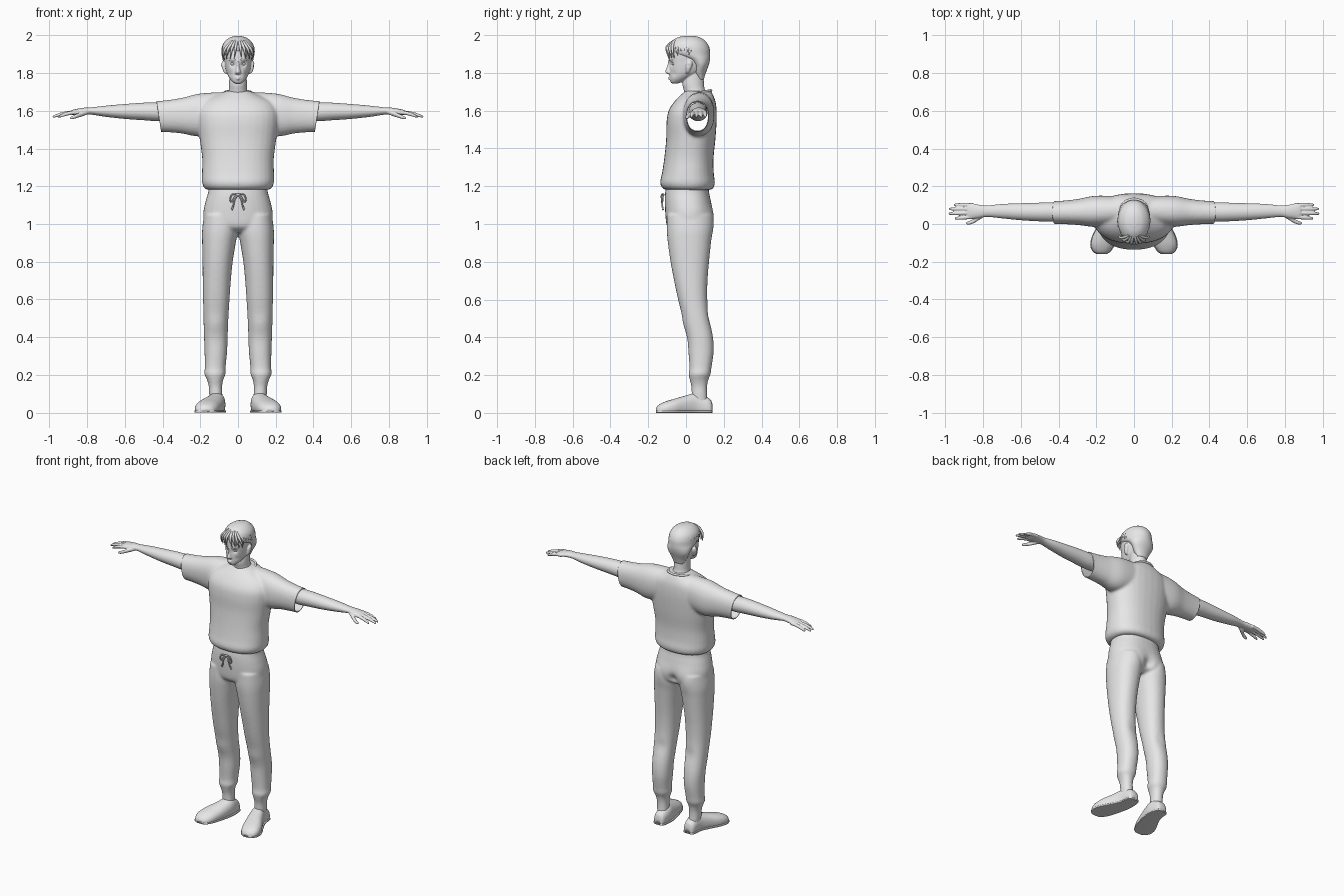
import bpy, bmesh, math, random
from mathutils import Vector

random.seed(4)
cube = bpy.data.objects.get("Cube")
if cube:
    bpy.data.objects.remove(cube)

clay = bpy.data.materials.new("light_grey")
clay.use_nodes = True
clay.diffuse_color = (0.8, 0.8, 0.8, 1)
clay.node_tree.nodes["Principled BSDF"].inputs["Base Color"].default_value = (0.8, 0.8, 0.8, 1)


def smooth_rows(rows, steps):
    """Catmull-Rom interpolation between cross-sections."""
    v = [Vector(r) for r in rows]
    v = [v[0]] + v + [v[-1]]
    out = []
    for i in range(1, len(v) - 2):
        a, b, c, d = v[i - 1:i + 3]
        for k in range(steps):
            t = k / steps
            out.append((b * 2 + (c - a) * t + (a * 2 - b * 5 + c * 4 - d) * t * t
                        + (b * 3 - a - c * 3 + d) * t ** 3) * 0.5)
    return out + [v[-1]]


def loft(bm, axis, rows, mirror=False, power=2.0, n=32, steps=5, floor=-9):
    """Closed skin over sections (position, low a, high a, low b, high b)."""
    for side in ((1, -1) if mirror else (1,)):
        rings = []
        for t, a0, a1, b0, b1 in smooth_rows(rows, steps):
            ring = []
            for k in range(n):
                c, s = math.cos(math.tau * k / n), math.sin(math.tau * k / n)
                c = math.copysign(abs(c) ** (2 / power), c)
                s = math.copysign(abs(s) ** (2 / power), s)
                p = [(a0 + a1 + (a1 - a0) * c) / 2, (b0 + b1 + (b1 - b0) * s) / 2]
                p.insert("xyz".index(axis), t)
                ring.append(bm.verts.new((p[0] * side, p[1], max(p[2], floor))))
            rings.append(ring)
        for lo, hi in zip(rings, rings[1:]):
            for k in range(n):
                j = (k + 1) % n
                bm.faces.new((lo[k], lo[j], hi[j], hi[k]))
        bm.faces.new(rings[0])
        bm.faces.new(rings[-1])


def centred(rows):
    return [(z, -w, w, y0, y1) for z, w, y0, y1 in rows]


def bake(ob):
    deps = bpy.context.evaluated_depsgraph_get()
    mesh = bpy.data.meshes.new_from_object(ob.evaluated_get(deps))
    ob.modifiers.clear()
    ob.data = mesh


def dress(ob):
    ob.data.materials.clear()
    ob.data.materials.append(clay)
    ob.data.shade_smooth()


def finish(bm, name, voxel=0, relax=4):
    """Turn the lofts into an object, fusing them when a voxel size is given."""
    bmesh.ops.recalc_face_normals(bm, faces=bm.faces)
    mesh = bpy.data.meshes.new(name)
    bm.to_mesh(mesh)
    bm.free()
    ob = bpy.data.objects.new(name, mesh)
    bpy.context.collection.objects.link(ob)
    if voxel:
        rm = ob.modifiers.new("fuse", 'REMESH')
        rm.mode, rm.voxel_size = 'VOXEL', voxel
        sm = ob.modifiers.new("relax", 'SMOOTH')
        sm.factor, sm.iterations = 0.5, relax
        bake(ob)
    dress(ob)
    return ob


def sculpt(ob, dabs):
    """Soft mirrored pushes: (centre, radius, push)."""
    for v in ob.data.vertices:
        p = Vector((abs(v.co.x), v.co.y, v.co.z))
        for c, r, push in dabs:
            v.co += Vector(push) * math.exp(-(p - Vector(c)).length_squared / r ** 2)


def tubes(name, paths, depth, closed=False):
    """Rounded cords; each path is a list of (point, thickness)."""
    cu = bpy.data.curves.new(name, 'CURVE')
    cu.dimensions, cu.bevel_depth, cu.bevel_resolution = '3D', depth, 2
    cu.use_fill_caps, cu.resolution_u = True, 4
    for path in paths:
        sp = cu.splines.new('NURBS')
        sp.points.add(len(path) - 1)
        for pt, (co, r) in zip(sp.points, path):
            pt.co, pt.radius = (*co, 1), r
        sp.order_u, sp.use_endpoint_u, sp.use_cyclic_u = 3, not closed, closed
    tmp = bpy.data.objects.new(name + "_path", cu)
    bpy.context.collection.objects.link(tmp)
    mesh = bpy.data.meshes.new_from_object(tmp.evaluated_get(bpy.context.evaluated_depsgraph_get()))
    bpy.data.objects.remove(tmp)
    ob = bpy.data.objects.new(name, mesh)
    bpy.context.collection.objects.link(ob)
    dress(ob)


# Loose shirt: body and sleeves fused, then opened at the sleeve hems
bm = bmesh.new()
loft(bm, 'z', centred([
    (1.18, .155, -.10, .125), (1.19, .178, -.125, .145), (1.22, .191, -.137, .153),
    (1.27, .191, -.127, .147), (1.35, .19, -.115, .146), (1.45, .203, -.105, .156),
    (1.54, .215, -.103, .162), (1.60, .212, -.092, .162), (1.65, .18, -.06, .156),
    (1.69, .10, -.02, .14), (1.705, .065, 0, .13)]), power=2.3)
loft(bm, 'x', [(.05, .0, .145, 1.5, 1.70), (.2, -.015, .15, 1.465, 1.692), (.3, -.005, .132, 1.48, 1.668),
               (.4, .0, .122, 1.488, 1.654), (.5, .0, .12, 1.488, 1.648)], mirror=True, power=2.2)
shirt = finish(bm, "shirt", .008, 8)
bm = bmesh.new()
bm.from_mesh(shirt.data)
for s in (1, -1):
    bmesh.ops.bisect_plane(bm, geom=bm.verts[:] + bm.edges[:] + bm.faces[:], plane_co=(.42 * s, 0, 1.57),
                           plane_no=(s, 0, -.15), clear_outer=True)
bm.to_mesh(shirt.data)
bm.free()
thick = shirt.modifiers.new("cloth", 'SOLIDIFY')
thick.thickness = .005
bake(shirt)
dress(shirt)

# Collar band
ring = [math.tau * k / 16 for k in range(16)]
tubes("collar", [[((.075 * math.cos(a), .062 + .072 * math.sin(a), 1.695 + .012 * math.sin(a)), 1)
                  for a in ring]], .007, closed=True)

# Trousers: hips and two legs fused
bm = bmesh.new()
loft(bm, 'z', centred([
    (.955, .10, -.06, .09), (.975, .155, -.09, .125), (1.0, .18, -.104, .138), (1.06, .184, -.11, .142),
    (1.12, .172, -.112, .132), (1.17, .158, -.11, .122), (1.22, .155, -.10, .12)]), power=2.3)
loft(bm, 'z', [
    (.05, .08, .15, .03, .115), (.10, .083, .153, .03, .112), (.14, .084, .155, .028, .112),
    (.175, .078, .165, .02, .118), (.205, .066, .178, .014, .13), (.24, .066, .176, .018, .135),
    (.32, .058, .177, .013, .146), (.4, .055, .18, .006, .143), (.5, .051, .183, -.016, .124),
    (.6, .045, .185, -.042, .113), (.7, .038, .187, -.063, .114), (.8, .028, .188, -.082, .122),
    (.9, .012, .19, -.096, .132), (.97, .0, .19, -.102, .138), (1.05, .01, .18, -.10, .13)], mirror=True, power=2.2)
trousers = finish(bm, "trousers", .008, 5)
sculpt(trousers, [((.085, .13, 1.02), .06, (0, .012, 0)), ((0, .14, 1.0), .03, (0, -.02, 0)),
                  ((.12, .0, .47), .05, (0, -.006, 0)), ((.1, .13, .52), .04, (0, -.006, 0))])

# Drawstring: knot, two loops and two loose ends
cords = [[((-.008, -.118, 1.155), 1.6), ((0, -.128, 1.155), 2), ((.008, -.118, 1.155), 1.6)]]
for s in (1, -1):
    cords.append([((s * x, y, z), 1) for x, y, z in (
        (0, -.12, 1.155), (.03, -.13, 1.165), (.045, -.13, 1.13), (.032, -.125, 1.11), (.02, -.122, 1.145), (0, -.12, 1.155))])
    cords.append([((s * x, y, z), r) for x, y, z, r in (
        (.004, -.122, 1.15, 1), (.02, -.13, 1.13, 1), (.022, -.126, 1.10, 1), (.034, -.122, 1.075, 1.4))])
tubes("drawstring", cords, .004)

# Slip-on shoes with thin soles
last = [(.14, .09, .13, -.02, .045), (.125, .075, .147, -.02, .075), (.06, .067, .157, -.02, .105),
        (0, .075, .185, -.02, .092), (-.06, .09, .217, -.02, .075), (-.11, .106, .228, -.02, .06),
        (-.145, .127, .216, -.02, .042), (-.16, .15, .192, -.015, .025)]
bm = bmesh.new()
loft(bm, 'y', last, mirror=True, power=2.3, floor=.005)
finish(bm, "shoes")
bm = bmesh.new()
loft(bm, 'y', [(y, a - .004, b + .004, 0, .012) for y, a, b, c, d in last], mirror=True, power=6)
finish(bm, "shoe_soles")

# Arms with palm, four fingers and thumb
bm = bmesh.new()
loft(bm, 'x', [
    (.34, .015, .115, 1.545, 1.645), (.43, .012, .115, 1.545, 1.644), (.5, .014, .113, 1.55, 1.643),
    (.6, .02, .11, 1.557, 1.636), (.7, .03, .106, 1.568, 1.627), (.78, .038, .098, 1.58, 1.618),
    (.82, .032, .102, 1.58, 1.616), (.87, .028, .11, 1.577, 1.607), (.885, .034, .104, 1.58, 1.602)], mirror=True)
for base, tip, reach in ((.038, .03, .95), (.06, .055, .983), (.08, .08, .982), (.1, .102, .955)):
    path = []
    for k, r in enumerate((.011, .0105, .0105, .0095, .006)):
        t = k / 4
        y, z = base + (tip - base) * t, 1.592 - .024 * t * t
        path.append((.85 + (reach - .85) * t, y - r, y + r, z - r, z + r))
    loft(bm, 'x', path, mirror=True, n=16)
loft(bm, 'x', [(.79, .04, .06, 1.585, 1.605), (.82, .022, .055, 1.572, 1.6), (.85, .004, .028, 1.563, 1.586),
               (.875, -.004, .016, 1.556, 1.575), (.89, .0, .01, 1.555, 1.567)], mirror=True, n=16)
finish(bm, "arms", .0035, 4)

# Head: neck, skull, nose, lips and ears fused
bm = bmesh.new()
loft(bm, 'z', centred([(1.64, .075, .0, .13), (1.68, .058, -.005, .118), (1.71, .049, -.012, .1),
                       (1.75, .047, -.018, .095), (1.83, .045, 0, .09)]))
loft(bm, 'z', centred([
    (1.743, .014, -.072, -.045), (1.752, .028, -.082, -.02), (1.772, .045, -.086, .02), (1.8, .059, -.086, .075),
    (1.83, .067, -.087, .1), (1.86, .071, -.09, .115), (1.9, .075, -.09, .12), (1.94, .07, -.08, .112),
    (1.97, .05, -.055, .085), (1.985, .025, -.02, .05)]), power=2.15)
loft(bm, 'z', centred([(1.868, .007, -.094, -.06), (1.835, .009, -.1, -.06), (1.808, .015, -.11, -.06),
                       (1.798, .016, -.104, -.06), (1.793, .01, -.095, -.06)]))
for z, w in ((1.776, .018), (1.768, .015)):
    loft(bm, 'z', centred([(z - .005, w * .6, -.088, -.06), (z, w, -.094, -.055), (z + .005, w * .6, -.088, -.06)]), steps=3)
loft(bm, 'z', [(1.797, .055, .068, .0, .015), (1.81, .06, .078, -.003, .022), (1.84, .062, .087, -.003, .033),
               (1.858, .062, .085, .003, .033), (1.866, .065, .078, .01, .025)], mirror=True)
head = finish(bm, "head", .0035, 3)
sculpt(head, [((.03, -.08, 1.848), .015, (0, .012, 0)), ((.03, -.08, 1.872), .014, (0, -.005, 0)),
              ((.045, -.065, 1.795), .014, (0, .004, 0)), ((.08, .013, 1.84), .008, (-.006, 0, 0))])
bm = bmesh.new()
loft(bm, 'x', [(.018, -.072, -.066, 1.846, 1.85), (.024, -.077, -.055, 1.841, 1.854),
               (.034, -.075, -.052, 1.841, 1.855), (.042, -.066, -.058, 1.847, 1.851)], mirror=True, n=16)
finish(bm, "eyes")
tubes("eyebrows", [[((s * .012, -.089, 1.868), .7), ((s * .03, -.085, 1.876), 1), ((s * .05, -.068, 1.868), .3)]
                   for s in (1, -1)], .003)

# Hair: cap with a short nape, then swept locks and a parted fringe
bm = bmesh.new()
loft(bm, 'z', centred([
    (1.765, .035, .065, .094), (1.8, .054, .04, .105), (1.84, .074, .035, .12), (1.87, .081, .0, .127),
    (1.898, .086, -.07, .128), (1.93, .086, -.092, .125), (1.96, .076, -.082, .11), (1.985, .05, -.05, .08),
    (1.996, .02, -.01, .045)]))
finish(bm, "hair_cap")
locks = []
for k in range(40):
    a = math.tau * (k + .5) / 40
    front = max(0, -math.sin(a))
    end = 1.5 + random.uniform(-.1, .15) + .15 * front
    twist = random.uniform(-.2, .2) + .35 * front * math.copysign(1, math.cos(a))
    path = []
    for i in range(6):
        t = i / 5
        polar = .12 + (end - .12) * t
        az = a + twist * t
        path.append(((.087 * math.sin(polar) * math.cos(az), .014 + .111 * math.sin(polar) * math.sin(az),
                      1.902 + .09 * math.cos(polar)), (.5, .9, 1, 1, .7, .15)[i]))
    locks.append(path)
for s in (1, -1):
    for x in (.015, .035, .055, .072):
        y = -.098 + 6 * x * x
        locks.append([((s * x * .4, -.06, 1.972), .8), ((s * x * .8, y - .008, 1.945), 1),
                      ((s * x * 1.1, y - .004, 1.91), .8), ((s * (x + .006), y + .006, 1.875), .15)])
tubes("hair_locks", locks, .008)
